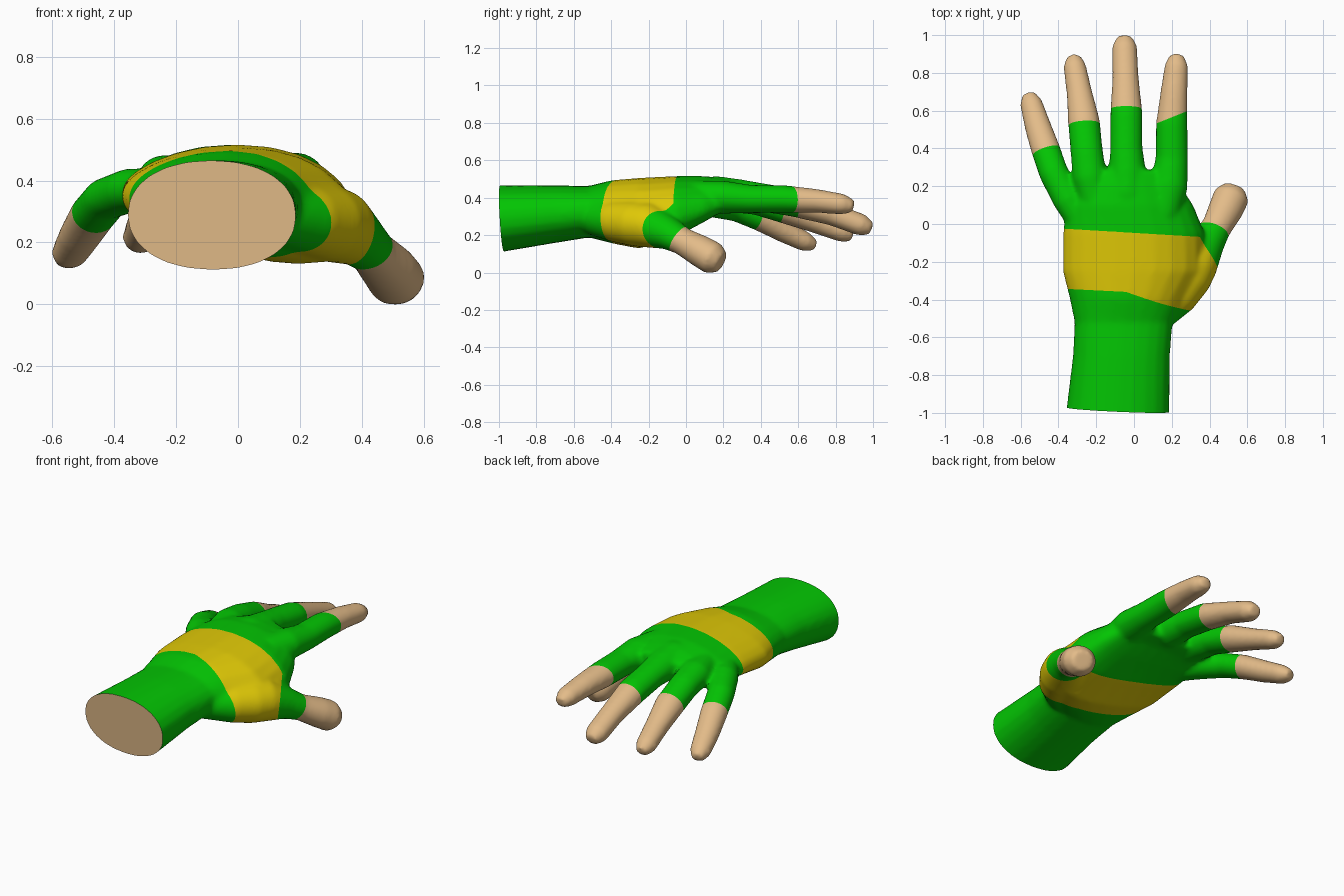
import bpy
import bmesh
from math import sin, cos, tau, copysign
from mathutils import Vector

SIDES = 24
default_cube = bpy.data.objects.get("Cube")
if default_cube:
    bpy.data.objects.remove(default_cube, do_unlink=True)


def make_material(name, colour):
    mat = bpy.data.materials.new(name)
    mat.use_nodes = True
    rgba = (*colour, 1)
    mat.diffuse_color = rgba
    mat.node_tree.nodes["Principled BSDF"].inputs["Base Color"].default_value = rgba
    return mat


def loft(bm, rings):
    """Skin a closed tube over a list of rings of points."""
    loops = [[bm.verts.new(p) for p in ring] for ring in rings]
    for a, b in zip(loops, loops[1:]):
        for i in range(SIDES):
            j = (i + 1) % SIDES
            bm.faces.new((a[i], a[j], b[j], b[i]))
    bm.faces.new(loops[0][::-1])
    bm.faces.new(loops[-1])


def palm_ring(y, cx, cz, rx, rz, bow, heel):
    """Squared elliptical section: bow arches it, heel drops the thumb side below."""
    ring = []
    for i in range(SIDES):
        c, s = (copysign(abs(f) ** 0.92, f)
                for f in (cos(tau * i / SIDES), sin(tau * i / SIDES)))
        z = cz + rz * s + bow * (0.5 - c * c) - heel * (c + 0.3) * (0.5 - 0.5 * s)
        ring.append(Vector((cx + rx * c, y, z)))
    return ring


def digit(bm, points, flat=0.88):
    """Tube along a path of (x, y, z, radius), slightly flattened."""
    centres = [Vector(p[:3]) for p in points]
    rings = []
    for i, (centre, point) in enumerate(zip(centres, points)):
        ahead = centres[min(i + 1, len(centres) - 1)]
        behind = centres[max(i - 1, 0)]
        along = (ahead - behind).normalized()
        side = along.cross(Vector((0, 0, 1))).normalized()
        up = side.cross(along)
        radius = point[3]
        rings.append([centre + side * radius * cos(tau * k / SIDES)
                      + up * radius * flat * sin(tau * k / SIDES)
                      for k in range(SIDES)])
    loft(bm, rings)


bm = bmesh.new()

# Forearm, wrist and palm
loft(bm, [palm_ring(*section) for section in (
    (-1.06, -.09, .288, .278, .184, 0, 0),
    (-.7, -.067, .319, .257, .154, 0, 0),
    (-.52, -.055, .332, .26, .138, 0, 0),
    (-.4, -.03, .335, .31, .155, .02, .05),
    (-.25, 0, .338, .378, .16, .03, .09),
    (-.05, 0, .365, .376, .138, .04, .07),
    (.1, -.025, .388, .34, .11, .05, .03),
    (.2, -.03, .4, .28, .085, .05, 0),
    (.285, -.02, .405, .2, .07, .03, 0))])

# Little finger
digit(bm, [(-.27, 0, .38, .075), (-.35, .13, .375, .081), (-.425, .27, .348, .078),
           (-.47, .4, .295, .077), (-.51, .52, .23, .07), (-.545, .64, .17, .06),
           (-.56, .69, .15, .036)])
# Ring finger
digit(bm, [(-.19, .05, .41, .083), (-.235, .25, .41, .092), (-.25, .38, .39, .086),
           (-.265, .54, .34, .085), (-.29, .7, .275, .068), (-.315, .84, .22, .06),
           (-.32, .89, .2, .036)])
# Middle finger
digit(bm, [(-.03, .03, .425, .085), (-.035, .16, .44, .095), (-.035, .27, .42, .1),
           (-.04, .4, .41, .086), (-.04, .58, .38, .086), (-.045, .78, .32, .07),
           (-.05, .94, .26, .067), (-.05, .992, .24, .04)])
# Index finger
digit(bm, [(.15, .05, .42, .09), (.185, .2, .41, .1), (.2, .35, .4, .086),
           (.2, .53, .4, .084), (.212, .7, .39, .072), (.225, .84, .372, .063),
           (.225, .897, .36, .037)])
# Thumb and the muscle at its base
digit(bm, [(.09, -.5, .3, .1), (.22, -.37, .28, .122), (.28, -.28, .27, .132),
           (.318, -.2, .26, .132), (.39, -.09, .215, .096), (.435, -.02, .175, .08),
           (.487, .08, .12, .093), (.515, .145, .082, .096), (.53, .19, .06, .062)],
      0.92)

bmesh.ops.recalc_face_normals(bm, faces=bm.faces[:])
mesh = bpy.data.meshes.new("gloved_hand")
bm.to_mesh(mesh)
bm.free()
hand = bpy.data.objects.new("gloved_hand", mesh)
bpy.context.collection.objects.link(hand)

# Fuse the parts into one skin and soften the joins
remesh = hand.modifiers.new("fuse", 'REMESH')
remesh.mode = 'VOXEL'
remesh.voxel_size = 0.012
soften = hand.modifiers.new("soften", 'SMOOTH')
soften.factor = 0.5
soften.iterations = 12
bpy.context.view_layer.update()
graph = bpy.context.evaluated_depsgraph_get()
fused = bpy.data.meshes.new_from_object(hand.evaluated_get(graph))
hand.modifiers.clear()
hand.data = fused

GREEN, YELLOW, SKIN = range(3)
fused.materials.clear()
for name, colour in (("glove_green", (.001, .56, .001)),
                     ("band_yellow", (.74, .58, .002)),
                     ("skin_tan", (.77, .5, .25))):
    fused.materials.append(make_material(name, colour))


def plane(point, normal):
    return Vector(point), Vector(normal).normalized()


# Glove openings, each with the tip of the bare finger beyond it
openings = [(plane(p, n), Vector(tip)) for p, n, tip in (
    ((-.47, .38, .29), (-.33, 1, -.35), (-.56, .69, .15)),
    ((-.265, .525, .34), (-.06, 1, -.3), (-.32, .89, .2)),
    ((-.04, .61, .37), (0, 1, -.2), (-.05, .99, .24)),
    ((.2, .565, .4), (-.4, 1, 0), (.225, .9, .36)),
    ((.43, -.04, .19), (.3, .75, -.5), (.54, .19, .06)))]

# Edges of the band: wrist side in two runs, knuckle side, thumb side
wrist_edges = (plane((-.03, -.36, .47), (.05, 1, 0)),
               plane((-.03, -.36, .47), (.36, 1, .12)))
knuckle_edge = plane((0, -.047, .3), (.06, 1, 0))
thumb_edge = plane((.42, -.2, .25), (.75, .5, -.1))


def beyond(point, limit):
    return (point - limit[0]).dot(limit[1]) > 0


def cut(bm, limit, reach, **options):
    """Cut clean edges along a plane, only within reach of its point."""
    faces = [f for f in bm.faces
             if (f.calc_center_median() - limit[0]).length < reach]
    geom = set(faces)
    for f in faces:
        geom.update(f.edges)
        geom.update(f.verts)
    bmesh.ops.bisect_plane(bm, geom=list(geom), dist=0.0005, plane_co=limit[0],
                           plane_no=limit[1], **options)


bm = bmesh.new()
bm.from_mesh(fused)

# Flat end of the forearm
cut(bm, plane((-.085, -.983, .285), (.045, 1, .06)), 5, clear_inner=True)
rim = [e for e in bm.edges if e.is_boundary]
end_cap = bmesh.ops.holes_fill(bm, edges=rim, sides=0)["faces"]

for opening, tip in openings:
    cut(bm, opening, 0.15)
for edge in (*wrist_edges, knuckle_edge):
    cut(bm, edge, 0.6)
cut(bm, thumb_edge, 0.3)

# Colour by region
for face in bm.faces:
    centre = face.calc_center_median()
    face.smooth = True
    face.material_index = GREEN
    if (any(beyond(centre, edge) for edge in wrist_edges)
            and not beyond(centre, knuckle_edge)
            and not beyond(centre, thumb_edge)):
        face.material_index = YELLOW
    for opening, tip in openings:
        axis = (tip - opening[0]).normalized()
        from_axis = (centre - opening[0]).cross(axis).length
        if beyond(centre, opening) and from_axis < 0.125:
            face.material_index = SKIN
for face in end_cap:
    face.material_index = SKIN

# Rest the hand on the ground
lowest = min(v.co.z for v in bm.verts)
bmesh.ops.translate(bm, verts=bm.verts[:], vec=(0, 0, -lowest))
bmesh.ops.recalc_face_normals(bm, faces=bm.faces[:])
bm.to_mesh(fused)
bm.free()

bpy.context.view_layer.objects.active = hand
hand.select_set(True)
bpy.ops.object.shade_smooth_by_angle(angle=0.7)
